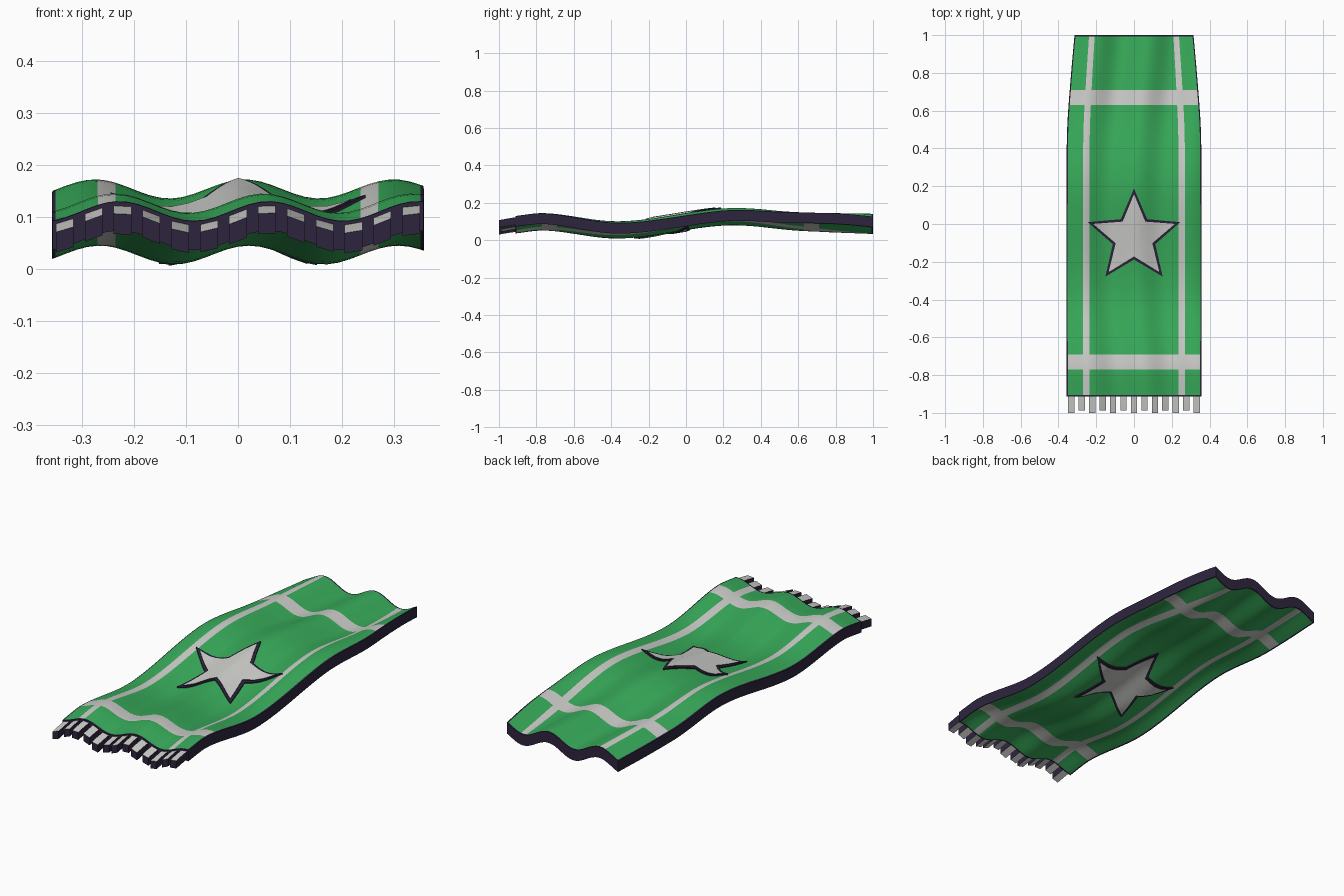
import bpy, bmesh, math
from mathutils import Vector

if "Cube" in bpy.data.objects:
    bpy.data.objects.remove(bpy.data.objects["Cube"])


def material(name, rgb):
    m = bpy.data.materials.new(name)
    m.diffuse_color = (*rgb, 1)
    m.use_nodes = True
    m.node_tree.nodes["Principled BSDF"].inputs["Base Color"].default_value = m.diffuse_color
    return m


MATS = [material("green cloth", (0.04, 0.42, 0.105)),
        material("pale cloth", (0.62, 0.62, 0.60)),
        material("dark trim", (0.027, 0.018, 0.048))]
GREEN, PALE, DARK = 0, 1, 2
HALF = 0.028          # half thickness of the cloth
FRONT, BACK = -0.912, 1.0


def curve(keys, t):
    """Smooth curve through a few (position, value) keys."""
    t = max(keys[0][0], min(keys[-1][0], t))
    slope = []
    for i in range(len(keys)):
        a, b = keys[max(i - 1, 0)], keys[min(i + 1, len(keys) - 1)]
        slope.append((b[1] - a[1]) / (b[0] - a[0]))
    for i in range(len(keys) - 1):
        (x0, v0), (x1, v1) = keys[i], keys[i + 1]
        if t <= x1:
            h = x1 - x0
            s = (t - x0) / h
            return ((2*s**3 - 3*s**2 + 1) * v0 + (s**3 - 2*s**2 + s) * h * slope[i]
                    + (3*s**2 - 2*s**3) * v1 + (s**3 - s**2) * h * slope[i + 1])


BASE = [(-1, .072), (-.91, .083), (-.75, .098), (-.35, .055), (.22, .125), (.6, .10), (1, .087)]
CREST = [(-1, .06), (-.9, .058), (-.35, .02), (.22, .01), (1, .08)]
RIPPLE = [(-1, .019), (-.35, .018), (.22, .018), (1, .026)]
WIDTH = [(-1, .357), (.2, .357), (.5, .354), (.75, .337), (1, .315)]


def height(x, y):
    return curve(BASE, y) + curve(RIPPLE, y) * math.cos(21.9 * (x - curve(CREST, y)))


def steps(breaks, size):
    """Subdivide the spans between break positions."""
    out = []
    for a, b in zip(breaks, breaks[1:]):
        n = max(1, math.ceil((b - a) / size - 1e-6))
        out += [a + (b - a) * i / n for i in range(n)]
    return out + [breaks[-1]]


def finish(bm, name):
    bmesh.ops.recalc_face_normals(bm, faces=bm.faces[:])
    me = bpy.data.meshes.new(name)
    bm.to_mesh(me)
    bm.free()
    for m in MATS:
        me.materials.append(m)
    ob = bpy.data.objects.new(name, me)
    bpy.context.collection.objects.link(ob)
    bpy.ops.object.select_all(action='DESELECT')
    ob.select_set(True)
    bpy.context.view_layer.objects.active = ob
    bpy.ops.object.shade_smooth_by_angle(angle=math.radians(40))
    return ob


# Rippled cloth with striped faces and a dark rim
us = steps([-1, -.982, -.755, -.66, .66, .755, .982, 1], .06)
vs = steps([FRONT, FRONT + .007, -.77, -.69, .63, .71, BACK - .007, BACK], .04)
bm = bmesh.new()
layers = []
for side in (1, -1):
    layers.append([[bm.verts.new((u * curve(WIDTH, v), v, height(u * curve(WIDTH, v), v) + side * HALF))
                    for u in us] for v in vs])
for g in layers:
    for j in range(len(vs) - 1):
        for i in range(len(us) - 1):
            f = bm.faces.new((g[j][i], g[j][i+1], g[j+1][i+1], g[j+1][i]))
            u, v = abs(us[i] + us[i+1]) / 2, (vs[j] + vs[j+1]) / 2
            if u > .982 or v < FRONT + .007 or v > BACK - .007:
                f.material_index = DARK
            elif .66 < u < .755 or -.77 < v < -.69 or .63 < v < .71:
                f.material_index = PALE
top, bottom = layers


def outline(g):
    return (g[0] + [r[-1] for r in g[1:]] + g[-1][-2::-1] + [r[0] for r in g[-2:0:-1]])


t, b = outline(top), outline(bottom)
for i in range(len(t)):
    j = (i + 1) % len(t)
    bm.faces.new((t[i], t[j], b[j], b[i])).material_index = DARK
finish(bm, "cloth")


# Star patches showing on both faces of the cloth
def star(name, outer, inner, lift, cap):
    bm = bmesh.new()
    cy = -.07
    mid = bm.verts.new((0, cy, 0))
    ring = []
    for i in range(10):
        r, a = (inner if i % 2 else outer), math.pi / 2 + i * math.pi / 5
        ring.append(bm.verts.new((r * math.cos(a), cy + r * math.sin(a), 0)))
    for i in range(10):
        bm.faces.new((mid, ring[i], ring[(i + 1) % 10]))
    for axis in (Vector((1, 0, 0)), Vector((0, 1, 0))):
        for k in range(-9, 10):
            bmesh.ops.bisect_plane(bm, geom=bm.verts[:] + bm.edges[:] + bm.faces[:],
                                   plane_co=axis * (k * .033 + .004), plane_no=axis)
    bmesh.ops.triangulate(bm, faces=bm.faces[:])
    for f in bm.faces:
        f.material_index = cap
    lower = bm.verts[:]
    edges = [e for e in bm.edges if e.is_boundary]
    copy = bmesh.ops.duplicate(bm, geom=bm.verts[:] + bm.edges[:] + bm.faces[:])
    twin = copy["vert_map"]
    for e in edges:
        p, q = e.verts
        bm.faces.new((p, q, twin[q], twin[p])).material_index = DARK
    for p in lower:
        z = height(p.co.x, p.co.y)
        p.co.z, twin[p].co.z = z - HALF - lift, z + HALF + lift
    finish(bm, name)


star("star_border", .258, .118, .006, DARK)
star("star", .228, .102, .009, PALE)

# Fringe of short strips along the front edge
for n in range(13):
    x0 = (n - 6) * .0555
    end = -1 if n % 2 == 0 else -.988
    bm = bmesh.new()
    rings = []
    for y, up, down in ((FRONT + .01, .021, -.019), (-.955, .019, -.021), (end, .016, -.023)):
        rings.append([bm.verts.new((x0 + dx, y, height(x0 + dx, y) + dz))
                      for dx, dz in ((-.017, down), (.017, down), (.017, up), (-.017, up))])
    for a, b in zip(rings, rings[1:]):
        for i in range(4):
            j = (i + 1) % 4
            f = bm.faces.new((a[i], a[j], b[j], b[i]))
            f.material_index = DARK if i % 2 else PALE
    for r in (rings[0], rings[-1]):
        bm.faces.new(r).material_index = DARK
    finish(bm, f"fringe_{n + 1}")
